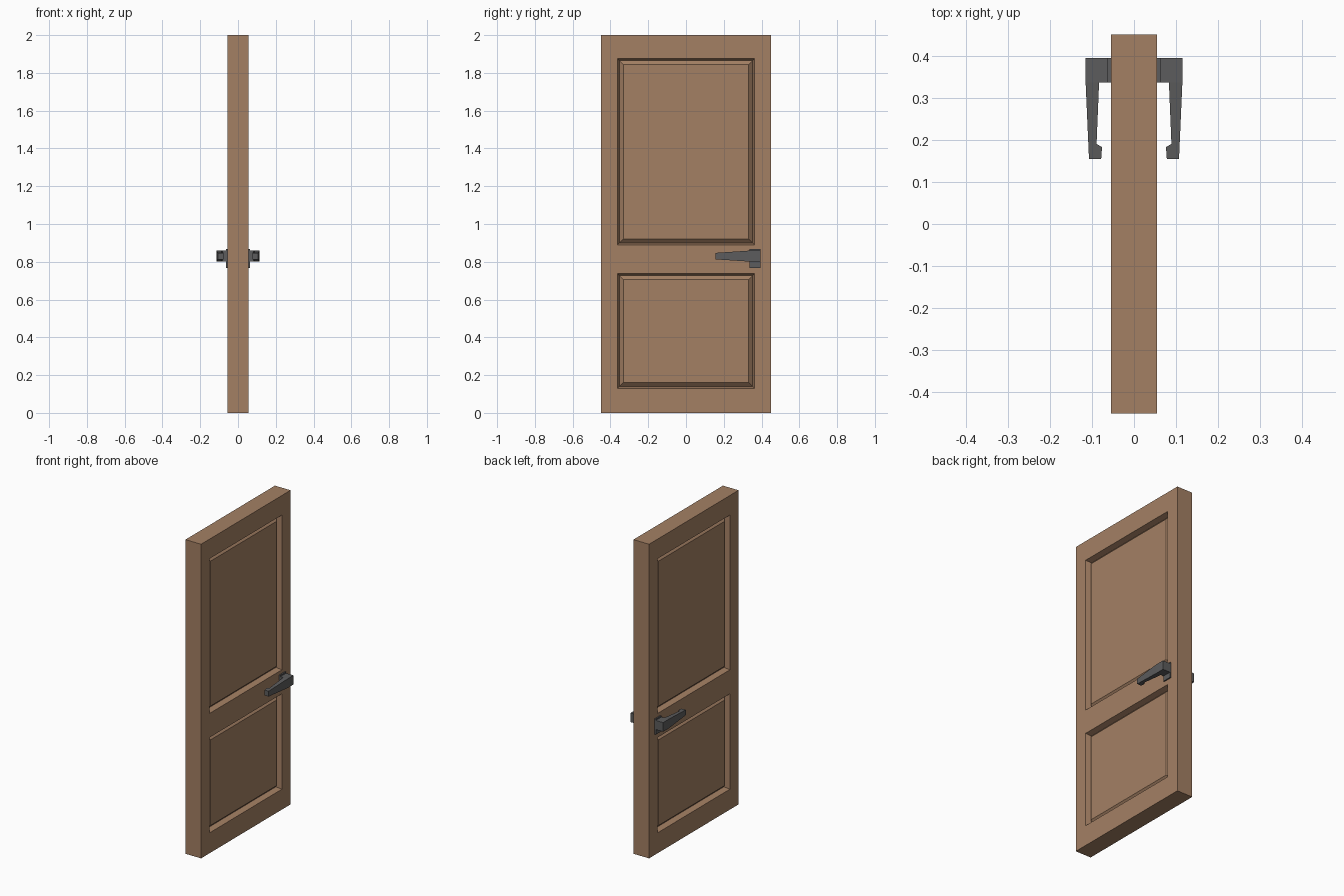
import bpy, bmesh
from mathutils import Vector

if "Cube" in bpy.data.objects:
    bpy.data.objects.remove(bpy.data.objects["Cube"])


def material(name, rgb):
    m = bpy.data.materials.new(name)
    m.diffuse_color = (*rgb, 1)
    m.use_nodes = True
    m.node_tree.nodes["Principled BSDF"].inputs["Base Color"].default_value = m.diffuse_color
    return m


def make_object(name, bm, mat):
    bmesh.ops.recalc_face_normals(bm, faces=bm.faces[:])
    me = bpy.data.meshes.new(name)
    bm.to_mesh(me)
    bm.free()
    me.materials.append(mat)
    ob = bpy.data.objects.new(name, me)
    bpy.context.collection.objects.link(ob)
    return ob


def box(bm, lo, hi):
    lo, hi = Vector(lo), Vector(hi)
    vs = bmesh.ops.create_cube(bm, size=1)["verts"]
    for v in vs:
        v.co = (lo + hi) / 2 + v.co * (hi - lo)


wood = material("brown wood", (0.371, 0.216, 0.127))
metal = material("dark grey metal", (0.107, 0.107, 0.109))

# Door slab, cut along the borders of the two panels
T = 0.055
bm = bmesh.new()
box(bm, (-T, -0.45, 0), (T, 0.45, 2))
cuts = [((0, y, 0), (0, 1, 0)) for y in (-0.363, 0.363)]
cuts += [((0, 0, z), (0, 0, 1)) for z in (0.13, 0.737, 0.89, 1.875)]
for co, no in cuts:
    bmesh.ops.bisect_plane(bm, geom=bm.verts[:] + bm.edges[:] + bm.faces[:],
                           plane_co=co, plane_no=no)
bm.normal_update()


def is_panel(f):
    c = f.calc_center_median()
    return (abs(f.normal.x) > 0.9 and abs(c.y) < 0.3
            and (0.2 < c.z < 0.7 or 1 < c.z < 1.8))


# Sunken groove, then the raised field of each panel, on both sides
panels = [f for f in bm.faces if is_panel(f)]
bmesh.ops.inset_individual(bm, faces=panels, thickness=0.014, depth=-0.035)
bm.normal_update()
bmesh.ops.inset_individual(bm, faces=panels, thickness=0.03, depth=0.02)
make_object("door_panel", bm, wood)

# Lever profile seen from above (x, y), tapering in height towards the tip
profile = [(0.06, 0.394), (0.115, 0.394), (0.115, 0.336), (0.107, 0.155),
           (0.078, 0.155), (0.076, 0.183), (0.089, 0.19), (0.083, 0.336), (0.06, 0.336)]


def half_height(y):
    t = min(1, max(0, (0.336 - y) / 0.181))
    return 0.029 - 0.012 * t


for side, label in ((1, "right"), (-1, "left")):
    bm = bmesh.new()
    rings = []
    for s in (-1, 1):
        rings.append([bm.verts.new((side * x, y, 0.83 + s * half_height(y)))
                      for x, y in profile])
    a, b = rings
    n = len(profile)
    # caps split into block, arm and hook so each stays flat
    for r in rings:
        for ids in ((0, 1, 2, 7, 8), (2, 3, 6, 7), (3, 4, 5, 6)):
            bm.faces.new([r[i] for i in ids])
    for i in range(n):
        j = (i + 1) % n
        bm.faces.new((a[i], a[j], b[j], b[i]))
    make_object("lever_handle_" + label, bm, metal)

    # Back plate
    bm = bmesh.new()
    x0, x1 = sorted((side * 0.053, side * 0.063))
    box(bm, (x0, 0.336, 0.768), (x1, 0.394, 0.868))
    make_object("handle_plate_" + label, bm, metal)
